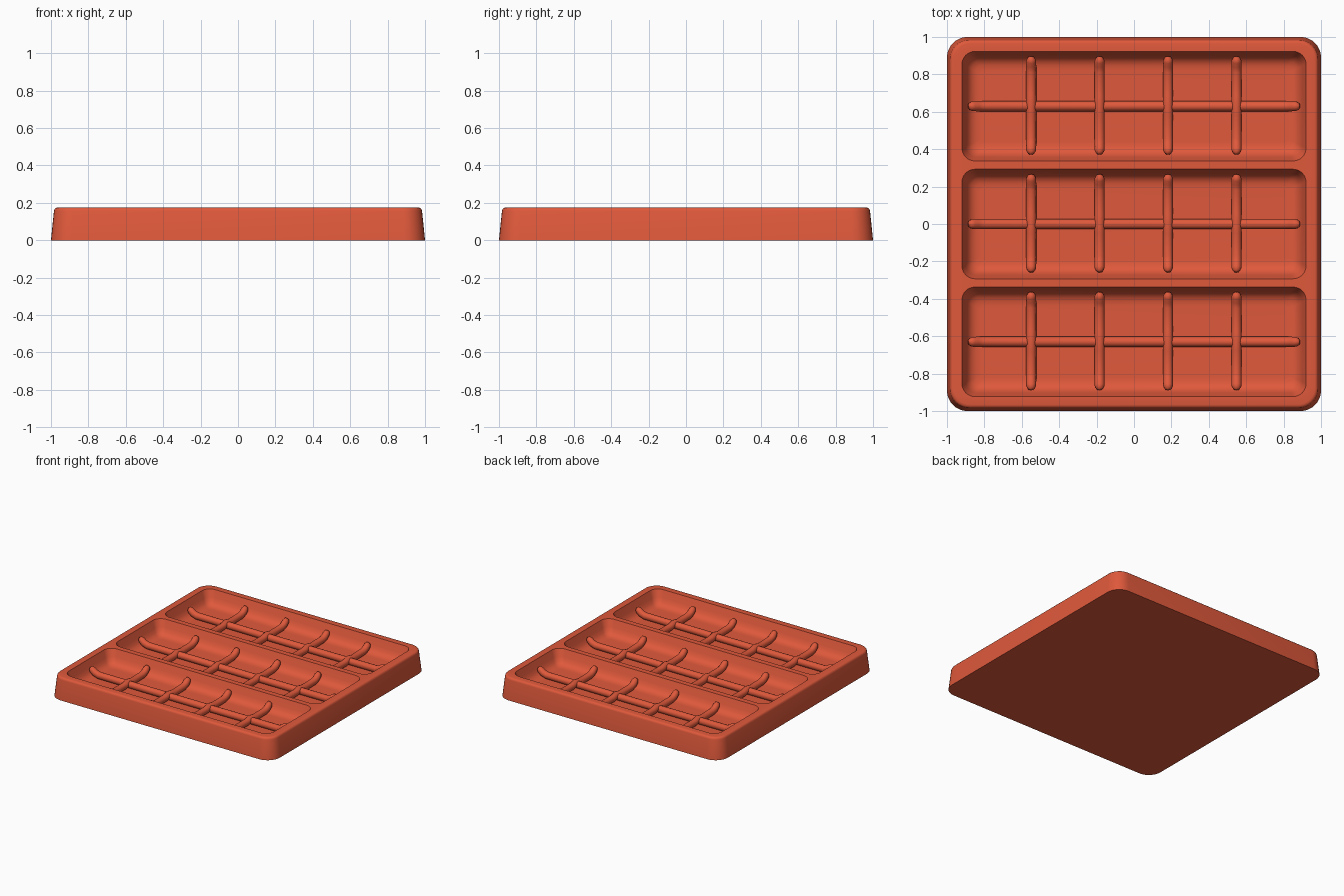
import bpy, bmesh, math

cube = bpy.data.objects.get("Cube")
if cube:
    bpy.data.objects.remove(cube)

red = bpy.data.materials.new("brick_red")
red.use_nodes = True
color = (0.74, 0.1, 0.044, 1)
red.diffuse_color = color
red.node_tree.nodes["Principled BSDF"].inputs["Base Color"].default_value = color

POCKET_Y = (-0.63, 0, 0.63)
RIB_X = (-0.55, -0.184, 0.182, 0.548)


def ring(bm, cy, hx, hy, radius, z, steps=8):
    """Closed loop of vertices in the shape of a rounded rectangle."""
    verts = []
    for i, (sx, sy) in enumerate(((1, 1), (-1, 1), (-1, -1), (1, -1))):
        for k in range(steps + 1):
            a = math.pi / 2 * (i + k / steps)
            verts.append(bm.verts.new((sx * (hx - radius) + radius * math.cos(a),
                                       cy + sy * (hy - radius) + radius * math.sin(a), z)))
    return verts


def loft(bm, cy, hx, hy, radius, profile):
    """Join rings given as (inset, height); cap the last and return the first."""
    rings = [ring(bm, cy, hx - d, hy - d, max(radius - d * 0.5, 0.02), z)
             for d, z in profile]
    for a, b in zip(rings, rings[1:]):
        for i in range(len(a)):
            j = (i + 1) % len(a)
            bm.faces.new((a[i], a[j], b[j], b[i]))
    bm.faces.new(rings[-1])
    return rings[0]


def finish(obj):
    obj.data.materials.append(red)
    bpy.ops.object.select_all(action='DESELECT')
    obj.select_set(True)
    bpy.context.view_layer.objects.active = obj
    if obj.type == 'MESH':
        bpy.ops.object.shade_smooth_by_angle(angle=math.radians(35))


# Tray: tapered outer wall, three dished pockets and the flat rim between them
bm = bmesh.new()
outer = [(0.034, 0.175), (0.025, 0.173), (0.019, 0.167), (0.016, 0.157), (0, 0)]
dish = [(0, 0.175), (0.02, 0.12), (0.033, 0.09), (0.052, 0.071), (0.075, 0.062), (0.1, 0.06)]
loops = [loft(bm, 0, 1, 1, 0.11, outer)]
loops += [loft(bm, cy, 0.92, 0.293, 0.07, dish) for cy in POCKET_Y]
rim = [bm.edges.get((l[i], l[i - 1])) for l in loops for i in range(len(l))]
bmesh.ops.triangle_fill(bm, use_beauty=True, edges=rim, normal=(0, 0, 1))
bmesh.ops.recalc_face_normals(bm, faces=bm.faces)
mesh = bpy.data.meshes.new("tray")
bm.to_mesh(mesh)
bm.free()
tray = bpy.data.objects.new("tray", mesh)
bpy.context.collection.objects.link(tray)
finish(tray)


def rib(name, location, half, along_x, crest):
    """Round bar lying on the pocket floor, with both ends turned up the wall."""
    # distance from the tip, height, relative thickness
    end = [(0, 0.13, 0.05), (0.006, 0.127, 0.65), (0.02, 0.116, 0.95),
           (0.045, 0.096, 1), (0.08, 0.085, 1), (half - 0.05, 0.083, 1)]
    path = [(-half + d, z, r) for d, z, r in end]
    path += [(0, 0.083 + crest, 1)]
    path += [(half - d, z, r) for d, z, r in reversed(end)]
    curve = bpy.data.curves.new(name, 'CURVE')
    curve.dimensions = '3D'
    curve.bevel_depth = 0.0275
    curve.bevel_resolution = 4
    curve.use_fill_caps = True
    spline = curve.splines.new('POLY')
    spline.points.add(len(path) - 1)
    for p, (s, z, r) in zip(spline.points, path):
        p.co = (s, 0, z, 1) if along_x else (0, s, z, 1)
        p.radius = r
    spline.use_smooth = True
    obj = bpy.data.objects.new(name, curve)
    obj.location = location
    bpy.context.collection.objects.link(obj)
    finish(obj)


# Ribs: one long bar and four cross bars in each pocket
for cy in POCKET_Y:
    rib("long_rib", (0, cy, 0), 0.885, True, 0)
    for x in RIB_X:
        rib("cross_rib", (x, cy + 0.004, 0), 0.26, False, 0.012)
